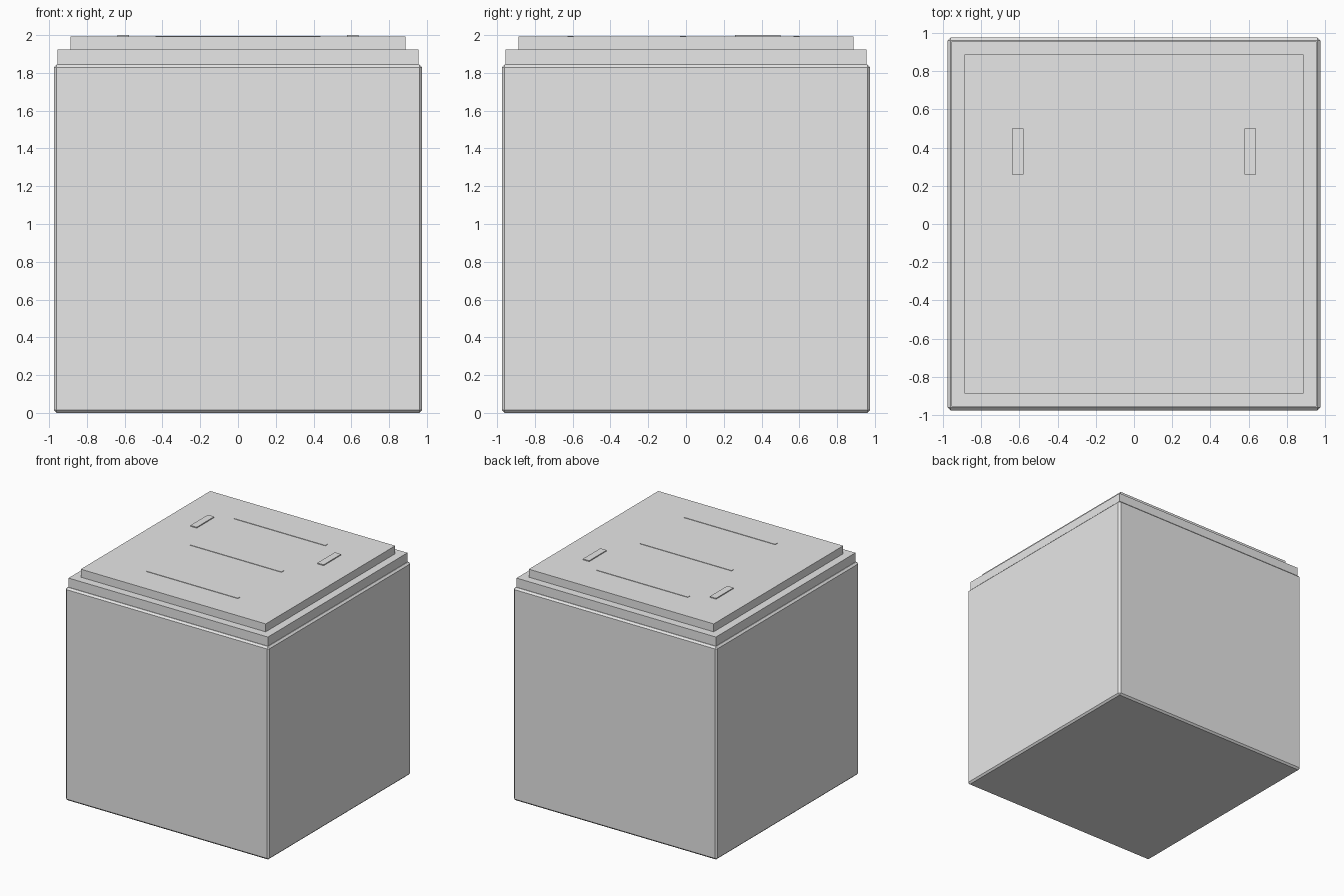
import bpy

if "Cube" in bpy.data.objects:
    bpy.data.objects.remove(bpy.data.objects["Cube"])

grey = bpy.data.materials.new("light grey")
grey.diffuse_color = (0.8, 0.8, 0.8, 1.0)
grey.use_nodes = True
grey.node_tree.nodes["Principled BSDF"].inputs["Base Color"].default_value = grey.diffuse_color


def box(name, x, y, z, bevel=0.0):
    """Box from (min, max) ranges, with an optional flat chamfer."""
    bpy.ops.mesh.primitive_cube_add(size=1)
    ob = bpy.context.object
    ob.name = name
    for v in ob.data.vertices:
        v.co = [r[0] if c < 0 else r[1] for r, c in zip((x, y, z), v.co)]
    ob.data.materials.append(grey)
    if bevel:
        mod = ob.modifiers.new("chamfer", 'BEVEL')
        mod.width = bevel
        mod.segments = 1
    return ob


def square(name, half, z, bevel=0.0):
    return box(name, (-half, half), (-half, half), z, bevel)


# Chamfered body and the two stepped slabs of the lid
square("body", 0.975, (0.0, 1.844), 0.015)
square("lid_lower_step", 0.955, (1.82, 1.923))
square("lid_upper_step", 0.886, (1.90, 1.992))

# Three thin ribs across the lid
for i, y in enumerate((-0.611, -0.015, 0.585)):
    box(f"lid_rib_{i + 1}", (-0.438, 0.438), (y - 0.016, y + 0.016), (1.98, 1.996))

# Two short latch blocks at the sides
for side, x in (("left", -0.608), ("right", 0.608)):
    box(f"{side}_latch", (x - 0.03, x + 0.03), (0.26, 0.50), (1.98, 2.0))
